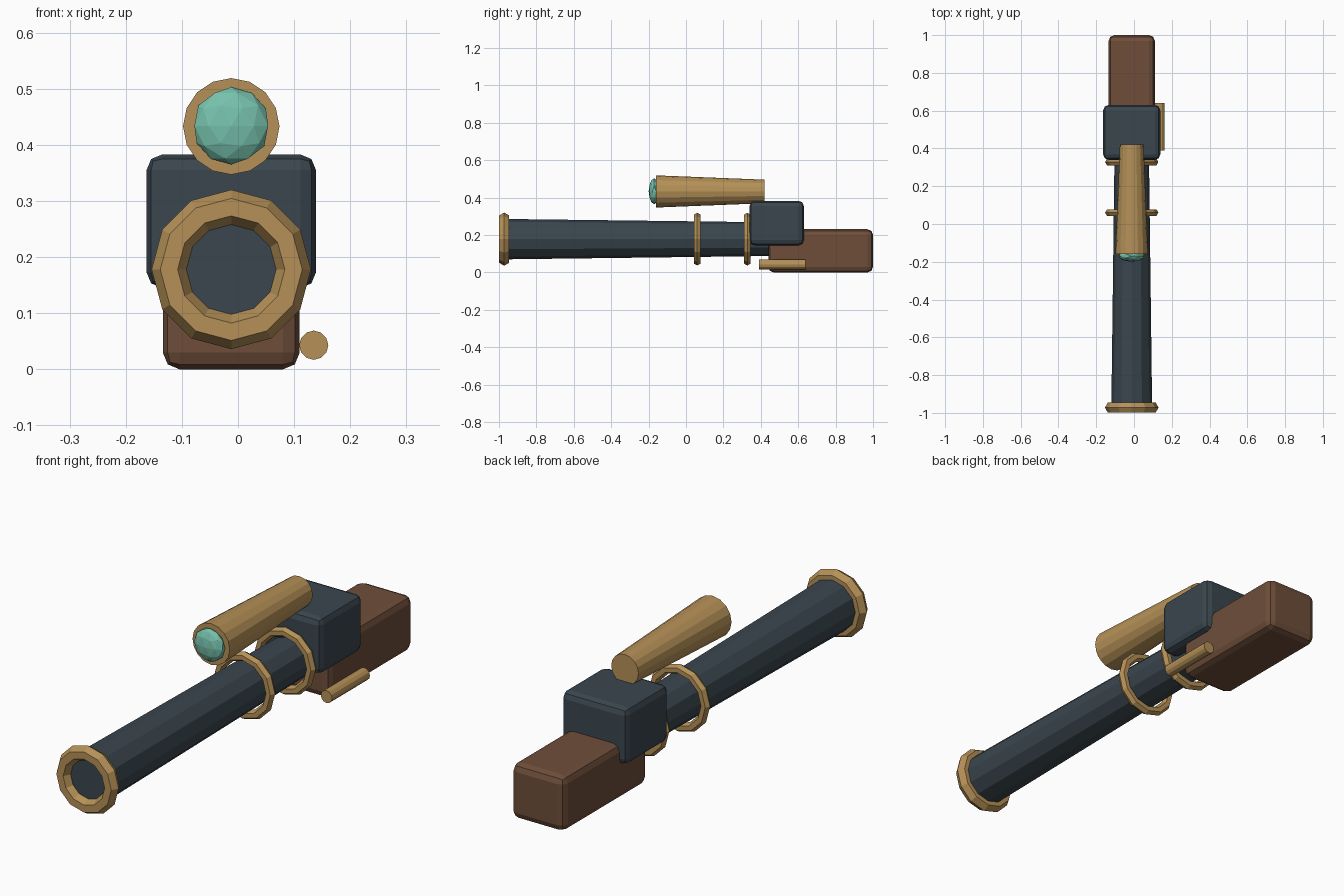
import bpy
from math import pi

if "Cube" in bpy.data.objects:
    bpy.data.objects.remove(bpy.data.objects["Cube"])

CX = -0.012  # centre line of the main assembly


def material(name, rgb):
    m = bpy.data.materials.new(name)
    m.diffuse_color = (*rgb, 1)
    m.use_nodes = True
    m.node_tree.nodes["Principled BSDF"].inputs["Base Color"].default_value = m.diffuse_color
    return m


steel = material("dark_steel", (0.042, 0.061, 0.076))
brass = material("brass", (0.46, 0.28, 0.095))
wood = material("wood", (0.156, 0.076, 0.042))
glass = material("teal_glass", (0.18, 0.53, 0.41))


def finish(name, mat):
    o = bpy.context.object
    o.name = name
    o.data.materials.append(mat)
    return o


def tube(name, mat, x, z, y0, y1, r_front, r_back, sides):
    bpy.ops.mesh.primitive_cone_add(
        vertices=sides, radius1=r_back, radius2=r_front, depth=y1 - y0,
        location=(x, (y0 + y1) / 2, z), rotation=(pi / 2, 0, 0))
    return finish(name, mat)


def ring(name, y, major, minor):
    bpy.ops.mesh.primitive_torus_add(
        major_segments=12, minor_segments=6, major_radius=major,
        minor_radius=minor, location=(CX, y, 0.178), rotation=(pi / 2, 0, 0))
    return finish(name, brass)


def block(name, mat, lo, hi, bevel):
    bpy.ops.mesh.primitive_cube_add(
        size=1, location=[(a + b) / 2 for a, b in zip(lo, hi)])
    o = finish(name, mat)
    o.scale = [b - a for a, b in zip(lo, hi)]
    bpy.ops.object.transform_apply(location=False, rotation=False, scale=True)
    mod = o.modifiers.new("bevel", "BEVEL")
    mod.width = bevel
    mod.segments = 2
    return o


# Barrel with its muzzle ring and two bands
tube("barrel", steel, CX, 0.178, -0.97, 0.46, 0.108, 0.09, 12)
ring("muzzle_ring", -0.972, 0.111, 0.031)
for i, y in enumerate((0.06, 0.328)):
    ring(f"barrel_band_{i + 1}", y, 0.121, 0.02)

# Body and stock
block("receiver", steel, (-0.163, 0.34, 0.145), (0.139, 0.63, 0.383), 0.028)
block("stock", wood, (-0.134, 0.44, 0.0), (0.11, 1.0, 0.231), 0.03)

# Sight tube and lens
tube("scope", brass, CX, 0.433, -0.16, 0.42, 0.086, 0.063, 16)
bpy.ops.mesh.primitive_ico_sphere_add(
    subdivisions=2, radius=0.069, location=(CX, -0.17, 0.434))
finish("lens", glass).scale = (1, 0.43, 1)

# Side lever
tube("side_lever", brass, 0.135, 0.043, 0.39, 0.64, 0.026, 0.026, 12)
